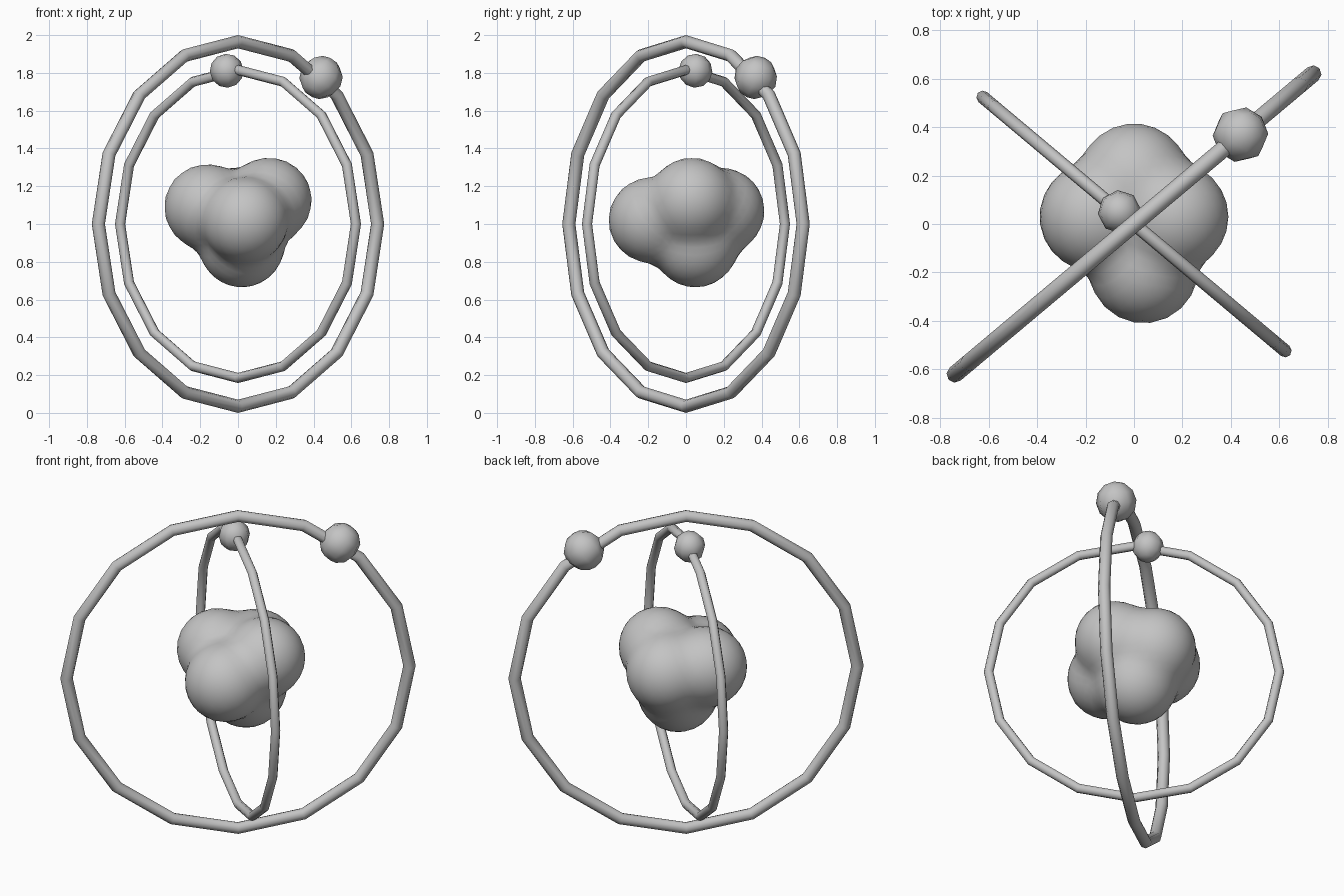
import bpy, math
from mathutils import Vector, Matrix

cube = bpy.data.objects.get("Cube")
if cube:
    bpy.data.objects.remove(cube, do_unlink=True)

grey = bpy.data.materials.new("light_grey")
grey.use_nodes = True
grey.diffuse_color = (0.55, 0.55, 0.55, 1)
grey.node_tree.nodes["Principled BSDF"].inputs["Base Color"].default_value = grey.diffuse_color

CENTRE = Vector((0, 0, 1))


def finish(name):
    ob = bpy.context.object
    ob.name = name
    ob.data.materials.append(grey)
    bpy.ops.object.shade_smooth()
    return ob


# Upright orbit ring with a ball riding on it
def orbit(prefix, heading, major, minor, ball_angle, ball_radius):
    heading = math.radians(heading)
    bpy.ops.mesh.primitive_torus_add(major_segments=16, minor_segments=8,
                                     major_radius=major, minor_radius=minor)
    ring = finish(prefix + "_orbit_ring")
    ring.data.transform(Matrix.Translation(CENTRE) @ Matrix.Rotation(heading, 4, "Z")
                        @ Matrix.Rotation(math.pi / 2, 4, "X"))
    a = math.radians(ball_angle)
    out = Vector((math.cos(heading), math.sin(heading), 0))
    spot = CENTRE + major * (out * math.cos(a) + Vector((0, 0, math.sin(a))))
    bpy.ops.mesh.primitive_uv_sphere_add(segments=8, ring_count=6,
                                         radius=ball_radius, location=spot,
                                         rotation=(0, math.pi / 2 - a, heading))
    finish(prefix + "_orbit_ball")


orbit("outer", 40, 0.965, 0.035, 53.5, 0.115)
orbit("inner", 140, 0.815, 0.027, 84.5, 0.09)

# Nucleus: five lobes blended into one lumpy body
LOBES = [Vector(p) for p in ((0.165, 0.03, 1.125), (-0.165, 0.03, 1.09),
                             (0.02, 0.05, 0.89), (0.04, -0.185, 1.02),
                             (0, 0.19, 1.07))]
LOBE_RADIUS = 0.225
CORE = Vector((0, 0.03, 1.03))


def blended_distance(p):
    sharp = 40
    return -math.log(sum(math.exp(-sharp * ((p - c).length - LOBE_RADIUS))
                         for c in LOBES)) / sharp


bpy.ops.mesh.primitive_ico_sphere_add(subdivisions=4, radius=1)
nucleus = finish("nucleus")
for v in nucleus.data.vertices:
    direction = v.co.normalized()
    near, far = 0.0, 0.6
    for _ in range(20):
        mid = (near + far) / 2
        if blended_distance(CORE + direction * mid) < 0:
            near = mid
        else:
            far = mid
    v.co = CORE + direction * near
nucleus.data.update()
